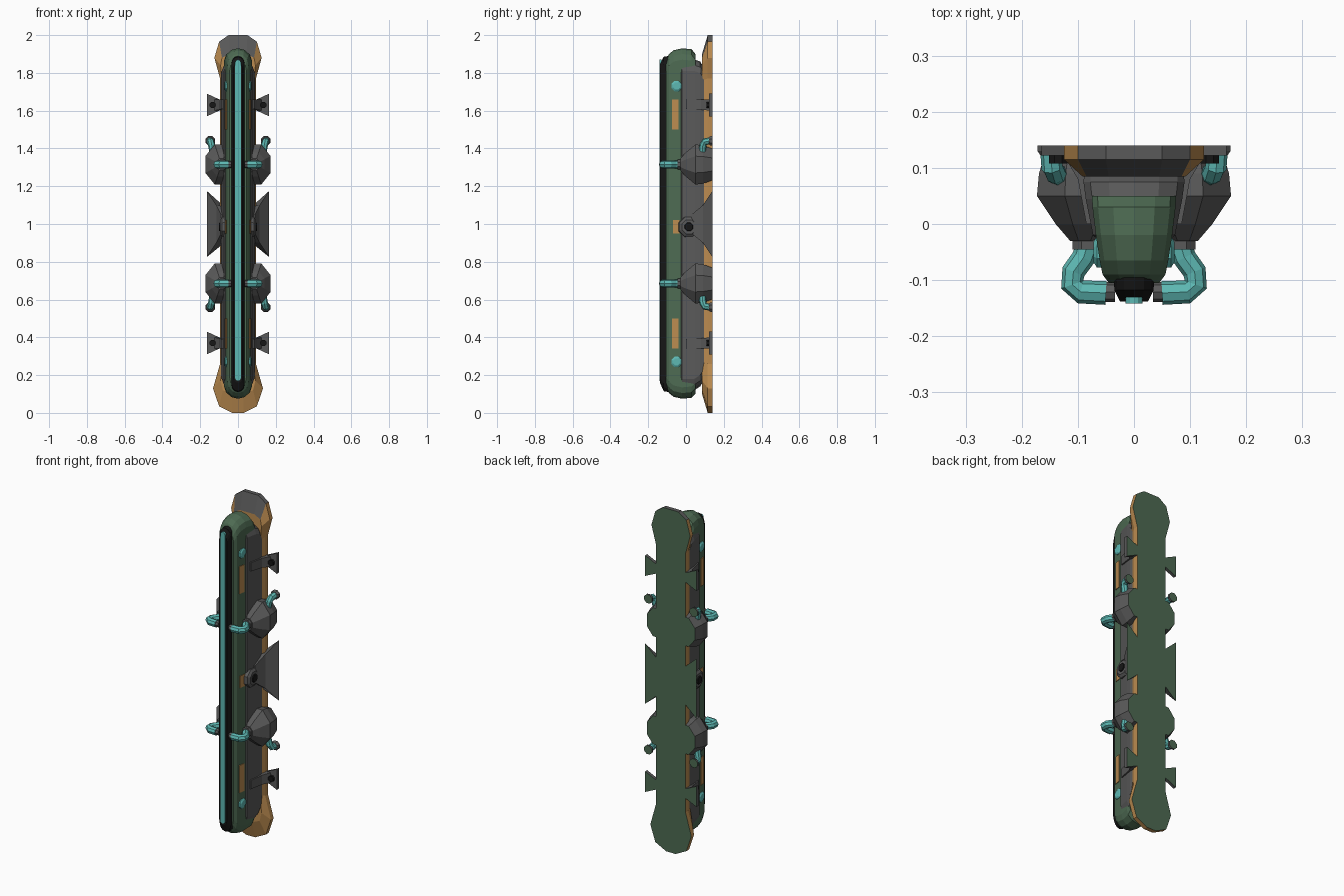
import bpy, bmesh, math
from mathutils import Vector

if "Cube" in bpy.data.objects:
    bpy.data.objects.remove(bpy.data.objects["Cube"])

COLORS = {"green": (0.075, 0.145, 0.085), "grey": (0.1, 0.1, 0.1), "orange": (0.5, 0.26, 0.08),
          "teal": (0.11, 0.48, 0.45), "near_black": (0.008, 0.008, 0.008)}
MATS = {}
for n, c in COLORS.items():
    m = bpy.data.materials.new(n)
    m.diffuse_color = (*c, 1)
    m.use_nodes = True
    m.node_tree.nodes["Principled BSDF"].inputs["Base Color"].default_value = m.diffuse_color
    MATS[n] = m
ZC = 1.0      # height of the mirror plane
BACK = 0.14   # wall plane


def loft(name, loops, color, mirror=""):
    """Skin a list of equal-length loops, cap the ends, repeat mirrored in x and/or z.
    Faces lying on the wall plane are always green."""
    bm = bmesh.new()
    for sx in ((1, -1) if "x" in mirror else (1,)):
        for sz in ((1, -1) if "z" in mirror else (1,)):
            rings = [[bm.verts.new((sx * p[0], p[1], ZC + sz * (p[2] - ZC))) for p in lp] for lp in loops]
            n = len(rings[0])
            for a, b in zip(rings, rings[1:]):
                for i in range(n):
                    j = (i + 1) % n
                    bm.faces.new((a[i], a[j], b[j], b[i]))
            bm.faces.new(rings[0])
            bm.faces.new(rings[-1])
    bmesh.ops.recalc_face_normals(bm, faces=bm.faces)
    bm.normal_update()
    names = list(COLORS)
    for f in bm.faces:
        c = color(f) if callable(color) else color
        if all(v.co.y > BACK - 0.001 for v in f.verts):
            c = "green"
        f.material_index = names.index(c)
    me = bpy.data.meshes.new(name)
    bm.to_mesh(me)
    bm.free()
    for n in names:
        me.materials.append(MATS[n])
    ob = bpy.data.objects.new(name, me)
    bpy.context.collection.objects.link(ob)
    return ob


def stadium(y, w, z0, z1, end=0.06, seg=6):
    """Long rounded loop in the xz plane."""
    top = [(w * math.cos(math.pi * i / seg), y, z1 - end + end * math.sin(math.pi * i / seg)) for i in range(seg + 1)]
    bot = [(-x, y, z0 + z1 - z) for x, _, z in top]
    return top + bot


def ring_y(cx, y, cz, r, n=8, kx=1.0):
    return [(cx + kx * r * math.cos((i + .5) * math.tau / n), y, cz + r * math.sin((i + .5) * math.tau / n))
            for i in range(n)]


def ring_x(x, cy, cz, r, n=8):
    return [(x, cy + r * math.cos((i + .5) * math.tau / n), cz + r * math.sin((i + .5) * math.tau / n))
            for i in range(n)]


def tube(path, r, up, n=8):
    """Rings following a path."""
    pts = [Vector(p) for p in path]
    up = Vector(up)
    out = []
    for i, p in enumerate(pts):
        t = (pts[min(i + 1, len(pts) - 1)] - pts[max(i - 1, 0)]).normalized()
        s = t.cross(up).normalized()
        u = s.cross(t)
        out.append([tuple(p + r * (math.cos(k * math.tau / n) * s + math.sin(k * math.tau / n) * u))
                    for k in range(n)])
    return out


def outline(y, half):
    """Symmetric outline from (x, z) points listed top to bottom."""
    return [(x, y, z) for x, z in half] + [(-x, y, z) for x, z in reversed(half)]


# wall plate with flared ends: grey cap on top, orange elsewhere
back = [(.05, 2.0), (.1, 1.965), (.125, 1.88), (.095, 1.77), (.095, .26), (.132, .13), (.1, .035), (.03, 0)]
front = [(.045, 1.9), (.085, 1.88), (.092, 1.84), (.085, 1.76), (.085, .27), (.092, .17), (.08, .12), (.03, .1)]


def plate_color(f):
    c, n = f.calc_center_median(), f.normal
    if c.z > 1.85 and (n.z > abs(n.x) or abs(c.x) < 0.08):
        return "grey"
    return "orange"


loft("wall_plate", [outline(BACK, back), outline(.115, back), outline(.085, front)], plate_color)

# grey flank body
loft("flank_body", [stadium(.1, .088, .18, 1.82), stadium(.075, .09, .14, 1.86), stadium(.045, .086, .12, 1.87),
                    stadium(-.02, .073, .12, 1.87), stadium(-.03, .062, .13, 1.86)], "grey")

# green front shell
loft("front_shell", [stadium(.05, .075, .1, 1.9), stadium(.03, .074, .08, 1.925), stadium(-.02, .068, .075, 1.93),
                     stadium(-.065, .061, .085, 1.92), stadium(-.09, .056, .105, 1.9),
                     stadium(-.105, .045, .13, 1.87)], "green")

# dark lamp channel and glowing strip
loft("lamp_channel", [stadium(-.09, .036, .11, 1.89, .04), stadium(-.118, .035, .115, 1.885, .04),
                      stadium(-.138, .025, .16, 1.85, .03)], "near_black")
loft("lamp_strip", [stadium(-.13, .015, .17, 1.87, .015), stadium(-.1415, .015, .17, 1.87, .015)], "teal")


# orange side inlays on the shell
def inlay(name, z0, z1, y0, y1, mirror):
    def quad(off):
        return [(x + off, y, z) for x, y, z in ((.0595, y0, z0), (.0645, y1, z0), (.0645, y1, z1), (.0595, y0, z1))]
    loft(name, [quad(-.005), quad(.004)], "orange", mirror)


inlay("side_inlay", 1.5, 1.66, -.075, -.04, "xz")
inlay("middle_inlay", .95, 1.02, -.07, -.035, "x")

# teal side buttons
loft("side_button", [ring_x(.05, -.05, 1.73, .03), ring_x(.066, -.05, 1.73, .03), ring_x(.072, -.05, 1.73, .02)],
     "teal", "xz")

# faceted grey pods
Z = 1.315
pod = [(-.03, .035), (.0, .07), (.05, .115), (.09, .11), (.14, .09)]
loft("side_pod", [ring_y(.088, y, Z, r, 8, .8) for y, r in pod], "grey", "xz")
loft("pod_collar", [ring_y(.082, -.045, Z, .03), ring_y(.082, -.025, Z, .03)], "grey", "xz")

# teal pipes from the pods to the lamp channel, with end collars
loft("front_pipe", tube([(.082, -.035, Z), (.09, -.06, Z), (.108, -.085, Z), (.11, -.108, Z), (.095, -.121, Z),
                         (.05, -.123, Z)], .021, (0, 0, 1)), "teal", "xz")
loft("front_pipe_collar", tube([(.06, -.121, Z), (.034, -.121, Z)], .018, (0, 0, 1)), "grey", "xz")

# teal pipes from the pods to the wall, with flanges
loft("wall_pipe", tube([(.13, .085, 1.37), (.14, .09, 1.42), (.146, .1, 1.436), (.148, .128, 1.44)],
                       .019, (1, 0, 0)), "teal", "xz")
loft("wall_pipe_flange", [ring_y(.147, .122, 1.44, .021), ring_y(.147, .13, 1.44, .027),
                          ring_y(.147, BACK, 1.44, .027)], "grey", "xz")

# end brackets: flared foot, arm and bolt
foot = [(.07, 1.605), (.1, 1.6), (.165, 1.57), (.165, 1.69), (.1, 1.66), (.07, 1.655)]
loft("bracket_foot", [[(x, y, z) for x, z in foot] for y in (.122, BACK)], "grey", "xz")


def box_loop(y, x0, x1, z0, z1):
    return [(x0, y, z0), (x1, y, z0), (x1, y, z1), (x0, y, z1)]


loft("bracket_arm", [box_loop(0, .06, .085, 1.61, 1.66), box_loop(.08, .06, .1, 1.605, 1.66),
                     box_loop(.13, .06, .13, 1.6, 1.66)], "grey", "xz")
loft("bracket_bolt", [ring_y(.135, .108, 1.63, .018), ring_y(.135, .125, 1.63, .018)], "near_black", "xz")

# middle fan brackets with hub and knob
loft("middle_fan", [[(.06, .03, .95), (.09, .03, .95), (.09, .03, 1.05), (.06, .03, 1.05)],
                    [(.06, .09, .91), (.115, .09, .9), (.115, .09, 1.1), (.06, .09, 1.09)],
                    [(.07, BACK, .91), (.165, BACK, .825), (.165, BACK, 1.175), (.07, BACK, 1.09)]], "grey", "x")
loft("middle_hub", [ring_x(.055, .015, .985, .062), ring_x(.085, .015, .985, .055), ring_x(.095, .015, .985, .04)],
     "grey", "x")
loft("middle_knob", [ring_x(.09, .015, .985, .026), ring_x(.101, .015, .985, .022)], "near_black", "x")
